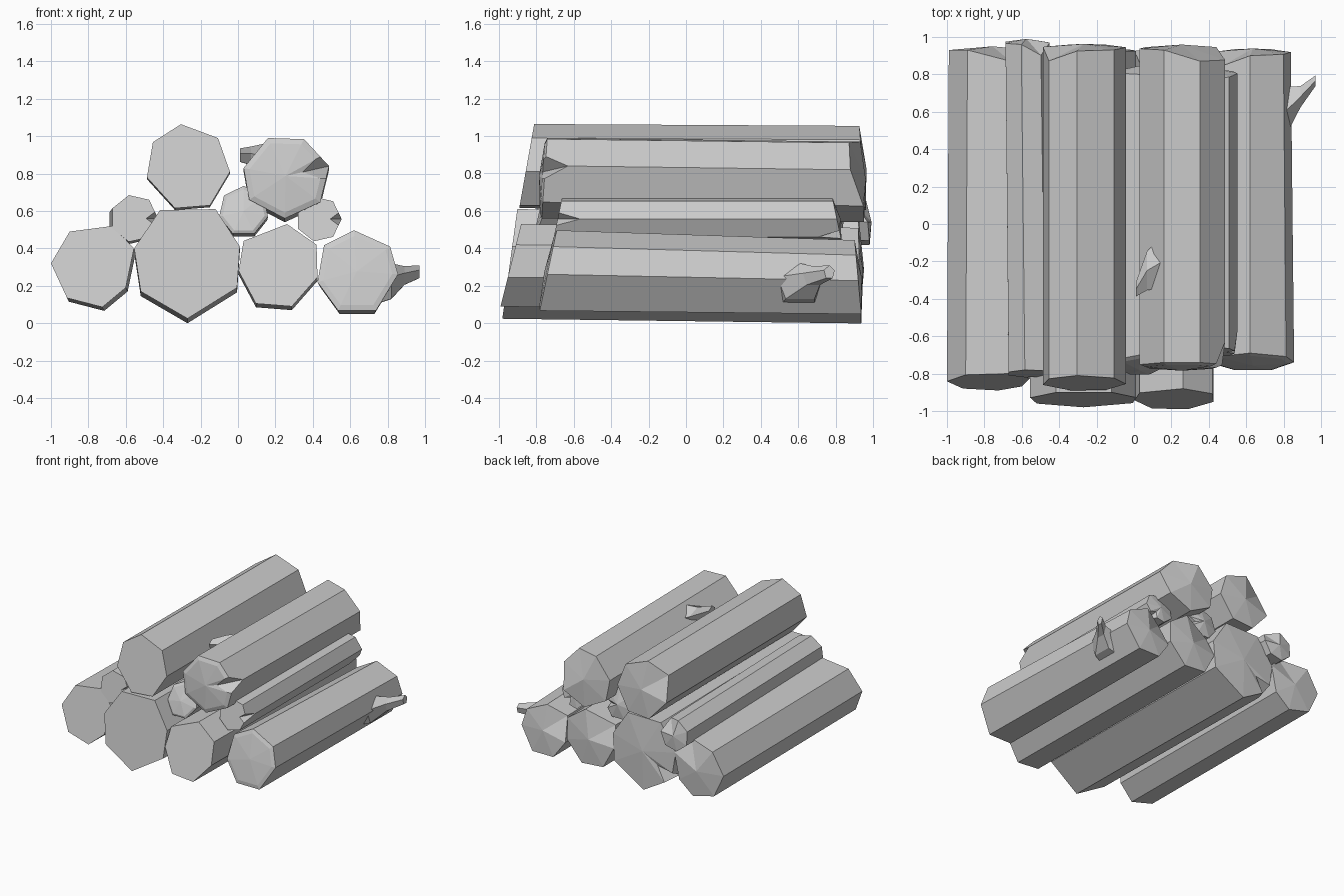
import bpy, bmesh
from math import cos, sin, pi
from mathutils import Vector

if "Cube" in bpy.data.objects:
    bpy.data.objects.remove(bpy.data.objects["Cube"])


def finish(bm, name):
    bmesh.ops.recalc_face_normals(bm, faces=bm.faces[:])
    me = bpy.data.meshes.new(name)
    bm.to_mesh(me)
    bm.free()
    bpy.context.collection.objects.link(bpy.data.objects.new(name, me))


def log(name, pts, front, back, shift=(0, -.02), bulge=(0, .02), scale=1.0,
        notch=(None, None), split=.35, deep=.5, chips=()):
    """Prism along y. front/back = end y at (top, bottom); notch = split corner per end;
    chips = back corners broken shorter."""
    bm = bmesh.new()
    n = len(pts)
    cx, cz = sum(p[0] for p in pts) / n, sum(p[1] for p in pts) / n
    lo, hi = min(p[1] for p in pts), max(p[1] for p in pts)
    left, right, edge = [], [], []   # corners as used by neighbouring side faces
    for e, (ytop, ybot) in enumerate((front, back)):
        c = Vector((cx, 0, cz))
        off = Vector((shift[0], 0, shift[1])) if e else Vector()
        k = scale if e else 1.0

        def at(x, z):
            y = ybot + (ytop - ybot) * (z - lo) / (hi - lo)
            q = c + (Vector((x, 0, z)) - c) * k + off
            return Vector((q.x, y, q.z))
        rim, L, R, E = [], [], [], []
        P = [at(*p) for p in pts]
        mid = at(cx, cz)
        if e:
            for i in chips:
                P[i].y -= .06
        for i in range(n):
            if notch[e] == i:
                a = bm.verts.new(P[i].lerp(P[i - 1], split))
                d = bm.verts.new(P[i].lerp(mid, deep))
                b = bm.verts.new(P[i].lerp(P[(i + 1) % n], split))
                p = bm.verts.new(P[i] + Vector((0, -.12 if e else .12, 0)))
                bm.faces.new((a, d, p))
                bm.faces.new((d, b, p))
                rim += [a, d, b]
                L.append(a), R.append(b), E.append(p)
            else:
                v = bm.verts.new(P[i])
                rim.append(v)
                L.append(v), R.append(v), E.append(v)
        # end cap: bark ring at the front, plain shallow fan at the back
        s = 1 if e else -1
        hub = bm.verts.new(mid + Vector((0, s * bulge[e], 0)))
        inner = rim
        if not e:
            inner = [bm.verts.new(v.co.lerp(mid, .14) + Vector((0, s * bulge[e] * .4, 0))) for v in rim]
        for i in range(len(rim)):
            j = (i + 1) % len(rim)
            if not e:
                bm.faces.new((rim[i], rim[j], inner[j], inner[i]))
            bm.faces.new((inner[i], inner[j], hub))
        left.append(L), right.append(R), edge.append(E)
    for i in range(n):
        j = (i + 1) % n
        loop = [edge[0][i], right[0][i], left[0][j], edge[0][j],
                edge[1][j], left[1][j], right[1][i], edge[1][i]]
        bm.faces.new(list(dict.fromkeys(loop)))
    finish(bm, name)


def stub(name, rings):
    """Tapered five-sided twig; rings = (centre, half length in y, half height)."""
    bm = bmesh.new()
    R = []
    for c, u, w in rings:
        R.append([bm.verts.new(Vector(c) + Vector((0, u * cos(a), w * sin(a))))
                  for a in [2 * pi * i / 5 + .3 for i in range(5)]])
    for a, b in zip(R, R[1:]):
        for i in range(5):
            j = (i + 1) % 5
            bm.faces.new((a[i], a[j], b[j], b[i]))
    bm.faces.new(R[0])
    bm.faces.new(R[-1])
    finish(bm, name)


def ngon(x, z, r, n, turn):
    return [(x + r * cos(turn - 2 * pi * i / n), z + r * sin(turn - 2 * pi * i / n)) for i in range(n)]


# bottom row
log("bottom_log_left", [(-.9, .49), (-.67, .52), (-.556, .40), (-.6, .19), (-.725, .086), (-.914, .135), (-1, .32)],
    (-.80, -.89), (.93, .93), (.01, -.02), chips=(1,))
log("bottom_log_large", [(-.417, .605), (-.12, .61), (.01, .41), (-.005, .19), (-.27, .025), (-.52, .17), (-.555, .40)],
    (-.90, -.98), (.92, .935), (0, -.025), notch=(None, 5), split=.25)
log("bottom_log_middle", [(.03, .44), (.262, .53), (.42, .42), (.425, .246), (.288, .09), (.096, .105), (.003, .28)],
    (-.88, -.99), (.92, .93), (0, -.02), chips=(0,))
log("bottom_log_right", [(.46, .417), (.62, .497), (.813, .41), (.856, .262), (.738, .068), (.535, .068), (.425, .22)],
    (-.69, -.78), (.90, .935), (0, -.035), (.02, .02), .92, chips=(0,))

# top pair
log("top_log_left", [(-.455, .968), (-.305, 1.064), (-.107, .99), (-.043, .81), (-.15, .63), (-.337, .615), (-.487, .78)],
    (-.81, -.89), (.925, .96), (0, -.01), chips=(0,))
log("top_log_right", [(.03, .83), (.16, .99), (.353, .984), (.487, .84), (.44, .647), (.25, .56), (.06, .66)],
    (-.74, -.77), (.93, .95), (0, -.02), (.03, .02), notch=(3, None), deep=.55, chips=(2, 3))

# thin logs in the gaps
log("thin_log_left", ngon(-.555, .56, .128, 7, 0), (-.78, -.82), (.96, .98), (-.02, -.02), (0, .02), .97,
    (0, None), chips=(6,))
log("thin_log_middle", ngon(.03, .60, .134, 7, pi / 2), (-.70, -.80), (.80, .83), (0, -.02), (.03, .03), .97, (None, 2))
log("thin_log_right", ngon(.432, .557, .122, 7, 0), (-.66, -.71), (.78, .83), (0, 0), (0, .02), 1, (0, 1))

# broken branch stubs
stub("branch_stub_right", [((.74, .60, .20), .15, .12), ((.82, .61, .215), .13, .105),
                           ((.89, .68, .25), .06, .055), ((.97, .765, .272), .03, .038)])
stub("branch_stub_top", [((.14, -.21, .86), .14, .10), ((.07, -.25, .89), .11, .055),
                         ((.01, -.35, .895), .04, .04)])
